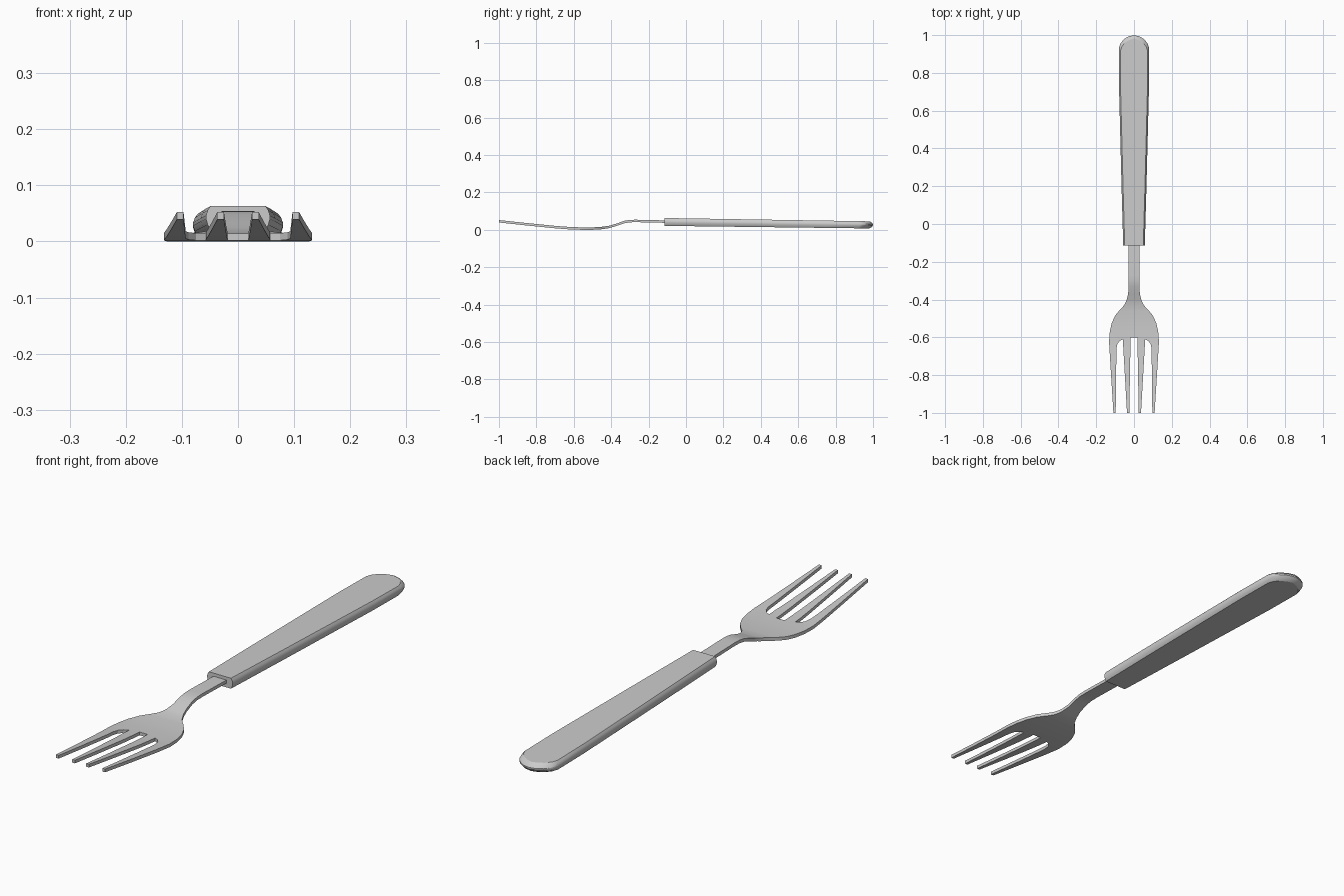
import bpy, bmesh, math

if "Cube" in bpy.data.objects:
    bpy.data.objects.remove(bpy.data.objects["Cube"])


def interp(table, y):
    for (a, za), (b, zb) in zip(table, table[1:]):
        if y <= b:
            return za + (zb - za) * (max(y, a) - a) / (b - a)
    return table[-1][1]


def make_object(name, bm):
    bmesh.ops.recalc_face_normals(bm, faces=bm.faces)
    mesh = bpy.data.meshes.new(name)
    bm.to_mesh(mesh)
    bm.free()
    obj = bpy.data.objects.new(name, mesh)
    bpy.context.collection.objects.link(obj)
    bpy.ops.object.select_all(action='DESELECT')
    obj.select_set(True)
    bpy.context.view_layer.objects.active = obj
    bpy.ops.object.shade_smooth_by_angle(angle=math.radians(25))
    return obj


# Metal head and neck: right half of the outline, mirrored to the left
half = [(0.018, -0.60), (0.025, -1.0), (0.037, -1.0), (0.057, -0.65),
        (0.058, -0.61), (0.075, -0.618), (0.088, -0.635), (0.093, -0.66),
        (0.097, -1.0), (0.109, -1.0), (0.130, -0.66), (0.132, -0.62),
        (0.128, -0.57), (0.118, -0.525), (0.100, -0.485), (0.075, -0.455),
        (0.052, -0.43), (0.038, -0.40), (0.031, -0.37), (0.029, -0.33),
        (0.029, -0.10)]
outline = half + [(-x, y) for x, y in reversed(half)]
top_line = [(-1.0, 0.052), (-0.85, 0.036), (-0.70, 0.021), (-0.62, 0.015),
            (-0.56, 0.013), (-0.50, 0.013), (-0.45, 0.016), (-0.41, 0.022),
            (-0.37, 0.034), (-0.33, 0.048), (-0.30, 0.053), (-0.27, 0.054),
            (-0.10, 0.050)]
bm = bmesh.new()
verts = [bm.verts.new((x, y, 0)) for x, y in outline]
edges = [bm.edges.new((verts[i - 1], verts[i])) for i in range(len(verts))]
bmesh.ops.triangle_fill(bm, edges=edges, use_beauty=True)
for y, _ in top_line[1:-1]:
    bmesh.ops.bisect_plane(bm, geom=bm.verts[:] + bm.edges[:] + bm.faces[:],
                           plane_co=(0, y, 0), plane_no=(0, 1, 0), dist=1e-5)
bmesh.ops.triangulate(bm, faces=bm.faces)
result = bmesh.ops.extrude_face_region(bm, geom=bm.faces[:],
                                       use_keep_orig=True)
upper = {v for v in result["geom"] if isinstance(v, bmesh.types.BMVert)}
for v in bm.verts:
    v.co.z = interp(top_line, v.co.y) - (0 if v in upper else 0.013)
make_object("fork_head", bm)

# Handle: stacked outlines, with chamfered sides and a rounded end
FRONT, END = -0.115, 1.0
side = [(FRONT, 0.057), (0.2, 0.066), (0.75, 0.080), (0.93, 0.080),
        (0.955, 0.072), (0.978, 0.054), (0.993, 0.030), (1.0, 0.0)]
layers = [(0.0, 0.008, 0.020), (0.2, 0.003, 0.007), (0.45, 0.0, 0.0),
          (0.6, 0.0, 0.0), (0.82, 0.003, 0.006), (1.0, 0.008, 0.018)]
bm = bmesh.new()
rings = []
for t, inset, end_inset in layers:
    pts = []
    for y, w in side:
        y2 = y - end_inset * max(0, (y - 0.75) / 0.25)
        pts.append((max(0, w - inset) if w else 0, y2))
    pts += [(-x, y) for x, y in reversed(pts[:-1])]
    ring = []
    for x, y in pts:
        f = (y - FRONT) / (END - FRONT)
        bottom = 0.021 - 0.014 * f
        ring.append(bm.verts.new((x, y, bottom + t * (0.042 - 0.004 * f))))
    rings.append(ring)
n = len(rings[0])
for a, b in zip(rings, rings[1:]):
    for i in range(n - 1):
        bm.faces.new((a[i], a[i + 1], b[i + 1], b[i]))
# top, bottom and front caps
bm.faces.new(rings[-1])
bm.faces.new(rings[0][::-1])
bm.faces.new([r[0] for r in rings] + [r[-1] for r in reversed(rings)])
make_object("handle", bm)
